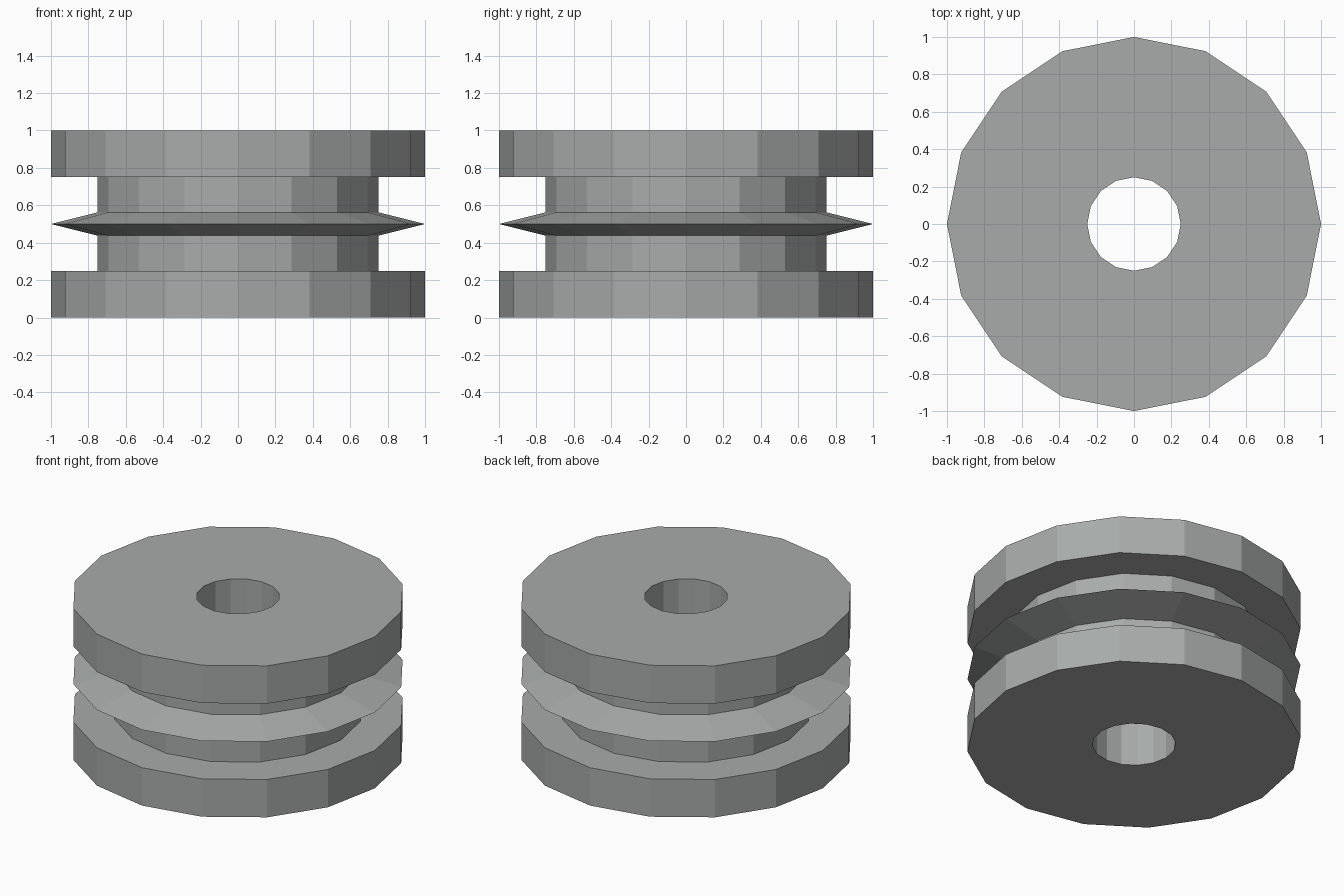
import bpy
import bmesh
from math import cos, sin, tau

SIDES = 16

if "Cube" in bpy.data.objects:
    bpy.data.objects.remove(bpy.data.objects["Cube"], do_unlink=True)

# Single grey metal colour
metal = bpy.data.materials.new("grey_metal")
metal.use_nodes = True
grey = (0.39, 0.41, 0.40, 1)
metal.diffuse_color = grey
metal.node_tree.nodes["Principled BSDF"].inputs["Base Color"].default_value = grey


def lathe(name, profile, material):
    """Spin a closed (radius, height) profile into a faceted ring."""
    bm = bmesh.new()
    rings = []
    for i in range(SIDES):
        a = tau * i / SIDES
        rings.append([bm.verts.new((r * cos(a), r * sin(a), z)) for r, z in profile])
    n = len(profile)
    for i, ring in enumerate(rings):
        after = rings[(i + 1) % SIDES]
        for j in range(n):
            k = (j + 1) % n
            bm.faces.new((ring[j], after[j], after[k], ring[k]))
    bmesh.ops.recalc_face_normals(bm, faces=bm.faces)
    mesh = bpy.data.meshes.new(name)
    bm.to_mesh(mesh)
    bm.free()
    mesh.materials.append(material)
    obj = bpy.data.objects.new(name, mesh)
    bpy.context.collection.objects.link(obj)
    return obj


# Lower half: bore, flange, groove and ridge root; the upper half mirrors it
bore, hub, rim = 0.25, 0.75, 1.0
lower = [(bore, 0), (rim, 0), (rim, 0.25), (hub, 0.25), (hub, 0.4375)]
ridge_tip = [(rim, 0.5)]
upper = [(r, 1 - z) for r, z in reversed(lower)]

lathe("grooved_wheel", lower + ridge_tip + upper, metal)
